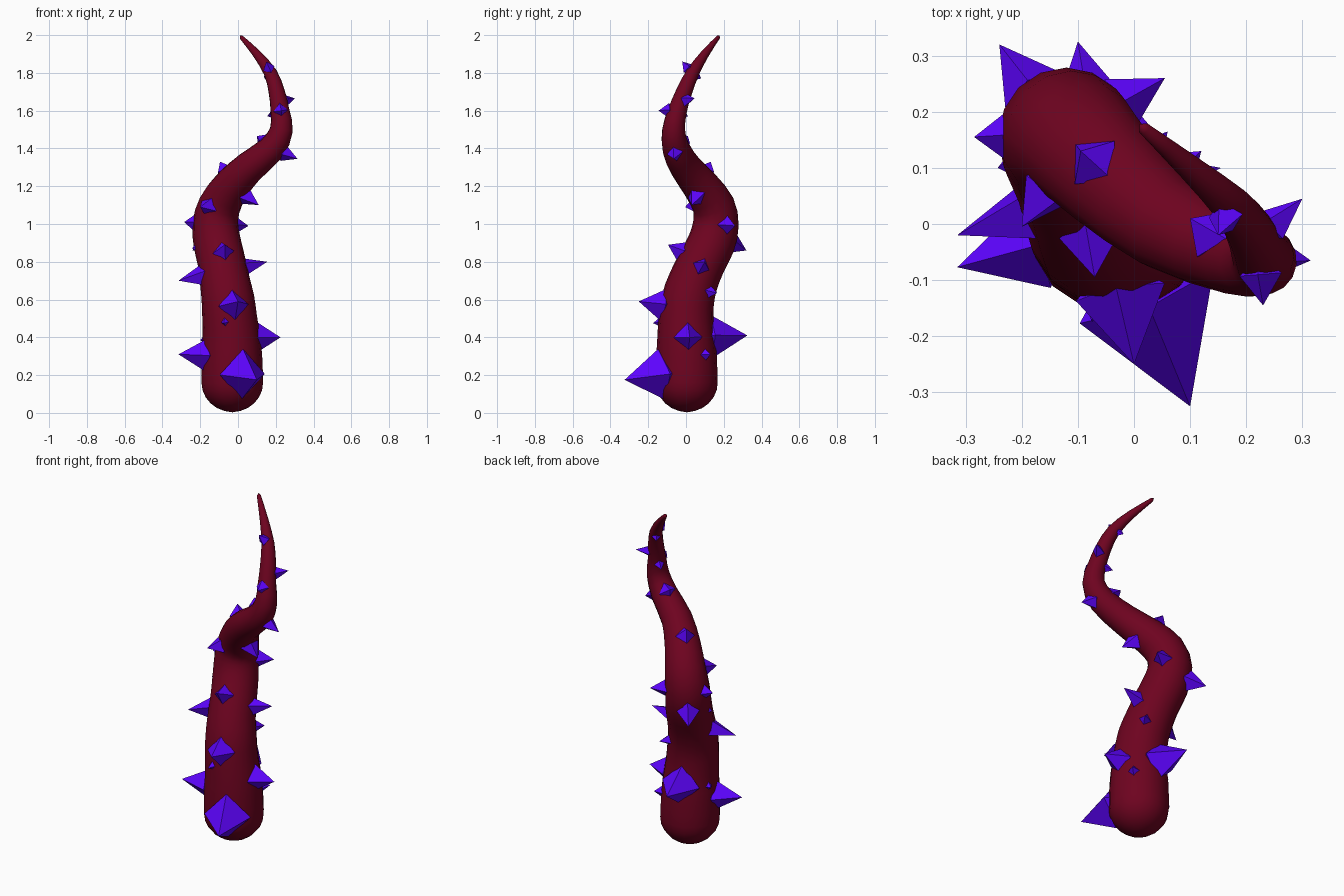
import bpy, bmesh, math
from mathutils import Vector

if "Cube" in bpy.data.objects:
    bpy.data.objects.remove(bpy.data.objects["Cube"])

def material(name, rgb):
    m = bpy.data.materials.new(name)
    m.diffuse_color = (*rgb, 1)
    m.use_nodes = True
    m.node_tree.nodes["Principled BSDF"].inputs["Base Color"].default_value = m.diffuse_color
    return m

def make_object(name, bm, mat, smooth):
    bmesh.ops.recalc_face_normals(bm, faces=bm.faces)
    me = bpy.data.meshes.new(name)
    bm.to_mesh(me)
    bm.free()
    for p in me.polygons:
        p.use_smooth = smooth
    me.materials.append(mat)
    ob = bpy.data.objects.new(name, me)
    bpy.context.collection.objects.link(ob)
    return ob

flesh = material("flesh", (0.155, 0.001, 0.014))
crystal = material("crystal", (0.11, 0.001, 1.0))

# Centre line of the tentacle: x, y, z, radius
path = [
    (-.03, .005, .16, .163), (-.032, .003, .3, .16), (-.035, 0, .4, .152),
    (-.044, .0, .5, .145), (-.053, .01, .6, .14), (-.07, .04, .7, .132),
    (-.087, .085, .8, .127), (-.11, .135, .9, .126), (-.12, .158, 1.0, .121),
    (-.097, .145, 1.1, .112), (-.035, .08, 1.2, .099), (.06, .0, 1.3, .085),
    (.18, -.053, 1.4, .073), (.23, -.065, 1.5, .061), (.222, -.045, 1.6, .05),
    (.205, -.01, 1.7, .043), (.172, .035, 1.8, .035), (.1, .1, 1.9, .023),
    (.018, .17, 1.988, .011)]

def catmull(a, b, c, d, t):
    return 0.5 * (2*b + (c-a)*t + (2*a-5*b+4*c-d)*t*t + (3*b-a-3*c+d)*t**3)

pts = [Vector(p) for p in path]
line = []
for i in range(len(pts) - 1):
    a, d = pts[max(i-1, 0)], pts[min(i+2, len(pts)-1)]
    line += [catmull(a, pts[i], pts[i+1], d, t) for t in (0, .5)]
line.append(pts[-1])

# Rounded foot below the first ring
foot = []
for k in range(1, 6):
    ang = math.radians(15 * k)
    foot.insert(0, Vector((-.03, .005, .16 - .155*math.sin(ang), .163*math.cos(ang))))
line = foot + line

# Tentacle body: rings swept along the line
SIDES = 16
bm = bmesh.new()
rings = []
side = Vector((1, 0, 0))
for i, p in enumerate(line):
    tan = (line[min(i+1, len(line)-1)].xyz - line[max(i-1, 0)].xyz).normalized()
    side = (side - tan * side.dot(tan)).normalized()
    up = tan.cross(side)
    rings.append([bm.verts.new(p.xyz + p.w * (side*math.cos(a) + up*math.sin(a)))
                  for a in (2*math.pi*k/SIDES for k in range(SIDES))])
for r0, r1 in zip(rings, rings[1:]):
    for k in range(SIDES):
        n = (k+1) % SIDES
        bm.faces.new((r0[k], r0[n], r1[n], r1[k]))
for ring, end in ((rings[0], Vector((-.03, .005, .003))), (rings[-1], Vector((.01, .178, 1.998)))):
    c = bm.verts.new(end)
    for k in range(SIDES):
        bm.faces.new((ring[k], ring[(k+1) % SIDES], c))
make_object("tentacle_body", bm, flesh, True)

# Spikes: tip x, y, z, half width of the base, upward shift of the root
spikes = [
    (.1, -.325, .175, .135, .055), (-.315, -.077, .31, .085, -.01), (-.315, -.02, .70, .06, .03),
    (.225, .02, .40, .08, 0), (-.1, .325, .41, .115, 0), (-.24, .32, .86, .065, 0),
    (.055, .26, .99, .055, 0), (.155, .10, .80, .05, 0), (-.07, -.095, .89, .06, 0),
    (0, -.25, .59, .085, 0), (-.075, -.175, .475, .03, 0), (-.2, .05, .385, .035, 0),
    (.06, .165, .635, .04, 0), (.12, .13, .31, .04, 0), (-.285, .155, 1.01, .045, 0),
    (-.2, -.005, 1.09, .055, 0), (.11, .03, 1.10, .055, -.02), (-.095, .13, 1.33, .055, 0),
    (.1, .01, 1.465, .05, 0), (.315, -.065, 1.345, .045, -.06), (.23, -.145, 1.6, .04, 0),
    (.3, .045, 1.665, .035, 0), (.15, -.02, 1.86, .035, 0), (.14, .08, 1.77, .025, 0),
    (.155, .01, 1.57, .028, 0), (-.243, .10, .87, .025, 0)]

for i, (x, y, z, half, lift) in enumerate(spikes):
    tip = Vector((x, y, z))
    seek = tip + Vector((0, 0, lift))
    near = min(line, key=lambda p: (p.xyz - seek).length)
    out = (tip - near.xyz).normalized()
    j = line.index(near)
    along = (line[min(j+1, len(line)-1)].xyz - line[j-1].xyz).normalized()
    along = (along - out * along.dot(out)).normalized()
    across = out.cross(along)
    base = near.xyz + out * near.w * 0.9
    bm = bmesh.new()
    t = bm.verts.new(tip)
    root = bm.verts.new(base - out * half * 0.8)
    ring = [bm.verts.new(base + v * half) for v in (along, across*.95, -along, -across*.95)]
    for k in range(4):
        bm.faces.new((ring[k], ring[(k+1) % 4], t))
        bm.faces.new((ring[(k+1) % 4], ring[k], root))
    make_object(f"spike_{i+1}", bm, crystal, False)
